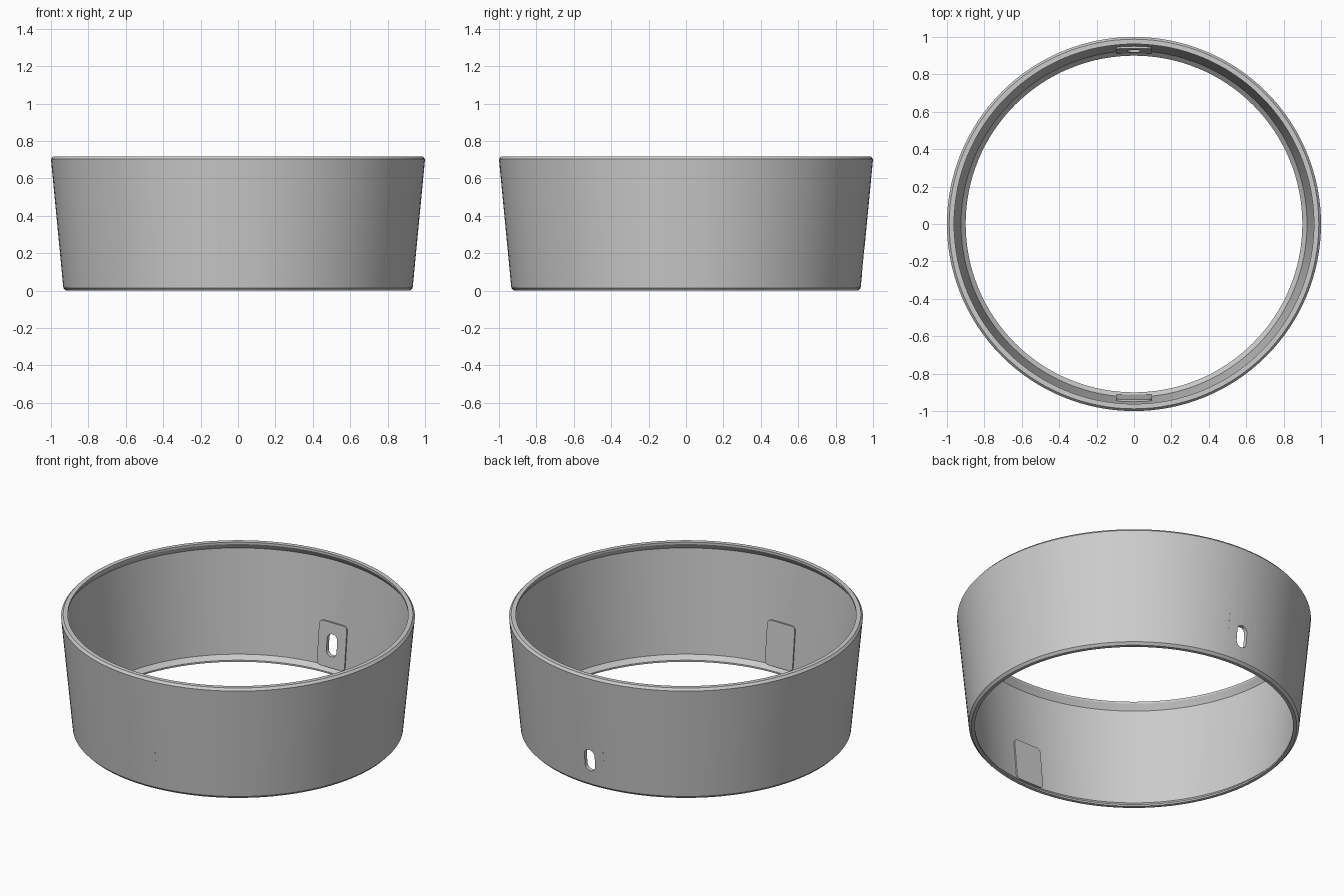
import bpy, bmesh, math
from mathutils import Matrix

cube = bpy.data.objects.get("Cube")
if cube:
    bpy.data.objects.remove(cube, do_unlink=True)

grey = bpy.data.materials.new("plain_grey")
grey.use_nodes = True
colour = (0.6, 0.6, 0.6, 1)
grey.diffuse_color = colour
grey.node_tree.nodes["Principled BSDF"].inputs["Base Color"].default_value = colour

SEGMENTS = 128
LEAN = math.atan(0.062 / 0.63)   # outward slope of the wall


def add_object(name, bm):
    bmesh.ops.recalc_face_normals(bm, faces=bm.faces)
    mesh = bpy.data.meshes.new(name)
    bm.to_mesh(mesh)
    bm.free()
    mesh.materials.append(grey)
    obj = bpy.data.objects.new(name, mesh)
    bpy.context.collection.objects.link(obj)
    return obj


def lathe(name, profile):
    """Revolve a closed (radius, height) profile about z."""
    bm = bmesh.new()
    rings = []
    for i in range(SEGMENTS):
        a = math.tau * i / SEGMENTS
        rings.append([bm.verts.new((r * math.cos(a), r * math.sin(a), z))
                      for r, z in profile])
    n = len(profile)
    for i, ring in enumerate(rings):
        nxt = rings[(i + 1) % SEGMENTS]
        for j in range(n):
            k = (j + 1) % n
            bm.faces.new((ring[j], nxt[j], nxt[k], ring[k]))
    return add_object(name, bm)


def rounded_prism(name, width, height, radius, depth, y, z, lean, turn):
    """Rounded rectangle facing the axis, extruded outward along y."""
    bm = bmesh.new()
    outline = []
    for q, (sx, sz) in enumerate(((1, 1), (-1, 1), (-1, -1), (1, -1))):
        for step in range(9):
            a = (q + step / 8) * math.pi / 2
            outline.append((sx * (width / 2 - radius) + radius * math.cos(a),
                            sz * (height / 2 - radius) + radius * math.sin(a)))
    face = bm.faces.new([bm.verts.new((u, 0, v)) for u, v in outline])
    extruded = bmesh.ops.extrude_face_region(bm, geom=[face])["geom"]
    bmesh.ops.translate(bm, vec=(0, depth, 0),
                        verts=[g for g in extruded if isinstance(g, bmesh.types.BMVert)])
    bmesh.ops.remove_doubles(bm, verts=bm.verts, dist=1e-5)
    bm.transform(Matrix.Rotation(turn, 4, "Z") @ Matrix.Translation((0, y, z))
                 @ Matrix.Rotation(-lean, 4, "X"))
    return add_object(name, bm)


def cut(obj, cutter):
    mod = obj.modifiers.new("slot", "BOOLEAN")
    mod.operation, mod.solver, mod.object = "DIFFERENCE", "EXACT", cutter
    bpy.context.view_layer.objects.active = obj
    bpy.ops.object.modifier_apply(modifier=mod.name)


# Thin flared wall with a thickened, chamfered lip at each end
ring = lathe("flared_ring", [
    (0.92, 0), (0.934, 0.015), (1.0, 0.703), (0.988, 0.717),
    (0.962, 0.717), (0.962, 0.705), (0.986, 0.67),
    (0.925, 0.036), (0.90, 0.01), (0.90, 0)])
parts = [ring]

# Slotted pads on the inside of the front and back
for side, turn in (("back", 0), ("front", math.pi)):
    pad = rounded_prism(side + "_slot_pad", 0.19, 0.27, 0.025, 0.02,
                        0.924, 0.168, LEAN, turn)
    cutter = rounded_prism("slot_cutter", 0.07, 0.135, 0.034, 0.3,
                           0.8, 0.168, 0, turn)
    cut(ring, cutter)
    cut(pad, cutter)
    bpy.data.objects.remove(cutter, do_unlink=True)
    parts.append(pad)

# Smooth walls, sharp edges
bpy.ops.object.select_all(action="DESELECT")
for part in parts:
    part.select_set(True)
bpy.context.view_layer.objects.active = ring
bpy.ops.object.shade_smooth_by_angle(angle=math.radians(25))
